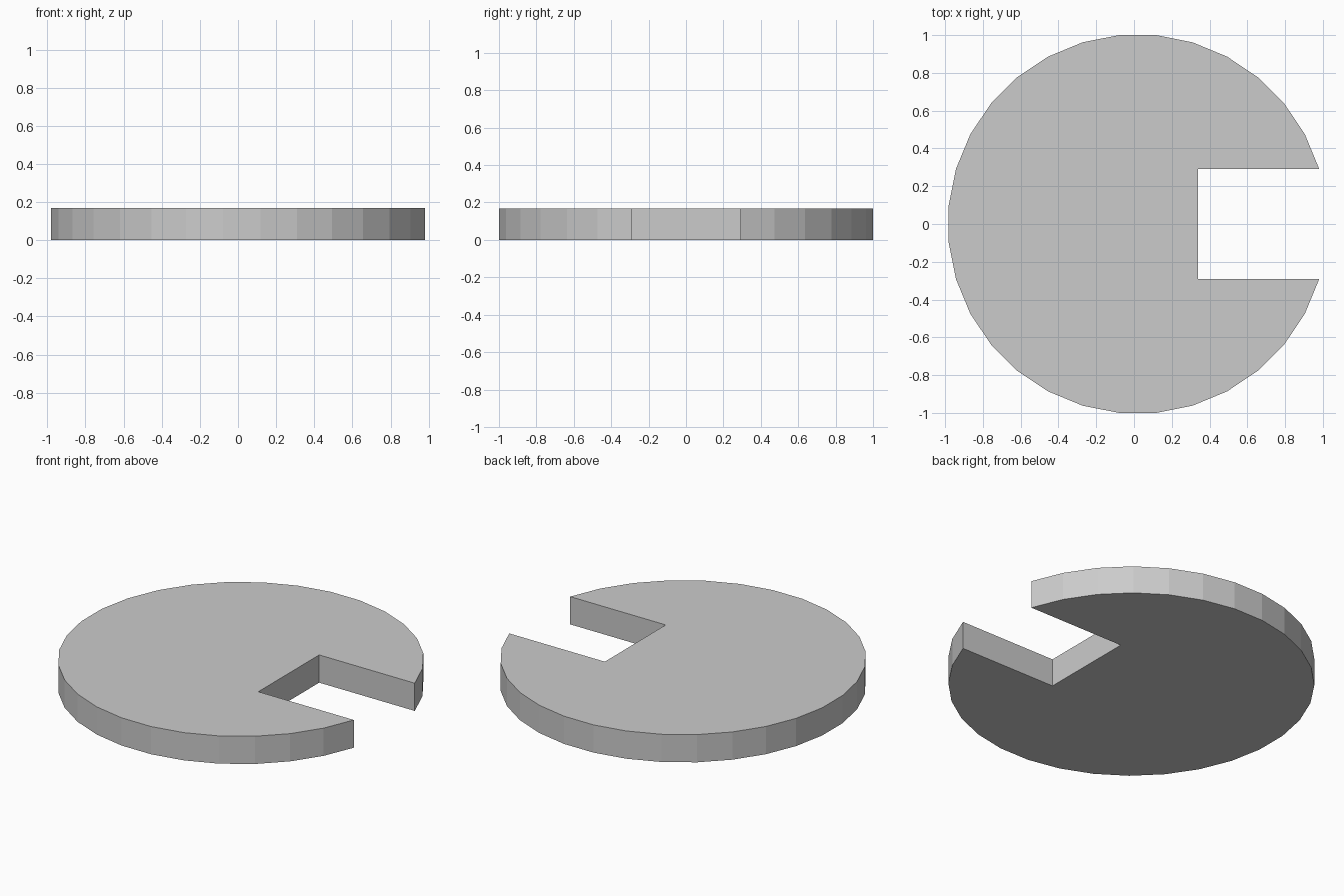
import bpy, bmesh
from math import cos, sin, radians

if "Cube" in bpy.data.objects:
    bpy.data.objects.remove(bpy.data.objects["Cube"])

SIDES = 32
RADIUS = 1.0048      # flat-to-flat width is 2
CENTRE_X = 0.019     # the notch trims the +x side, so the disc sits slightly right
HEIGHT = 0.168
NOTCH_X = 0.34

# Rim: 32-sided circle, leaving out the two corners facing +x
step = 360 / SIDES
outline = []
for i in range(1, SIDES - 1):
    a = radians((i + 0.5) * step)
    outline.append((CENTRE_X + RADIUS * cos(a), RADIUS * sin(a)))

# Square notch: runs straight in from the two end corners of the rim
outline += [(NOTCH_X, outline[-1][1]), (NOTCH_X, outline[0][1])]

# Extrude the outline into a flat plate
bm = bmesh.new()
base = bm.faces.new([bm.verts.new((x, y, 0)) for x, y in outline])
top = bmesh.ops.extrude_face_region(bm, geom=[base], use_keep_orig=True)
bmesh.ops.translate(bm, vec=(0, 0, HEIGHT),
                    verts=[g for g in top["geom"] if isinstance(g, bmesh.types.BMVert)])
bmesh.ops.recalc_face_normals(bm, faces=bm.faces)

mesh = bpy.data.meshes.new("notched_disc")
bm.to_mesh(mesh)
bm.free()
bpy.context.collection.objects.link(bpy.data.objects.new("notched_disc", mesh))
